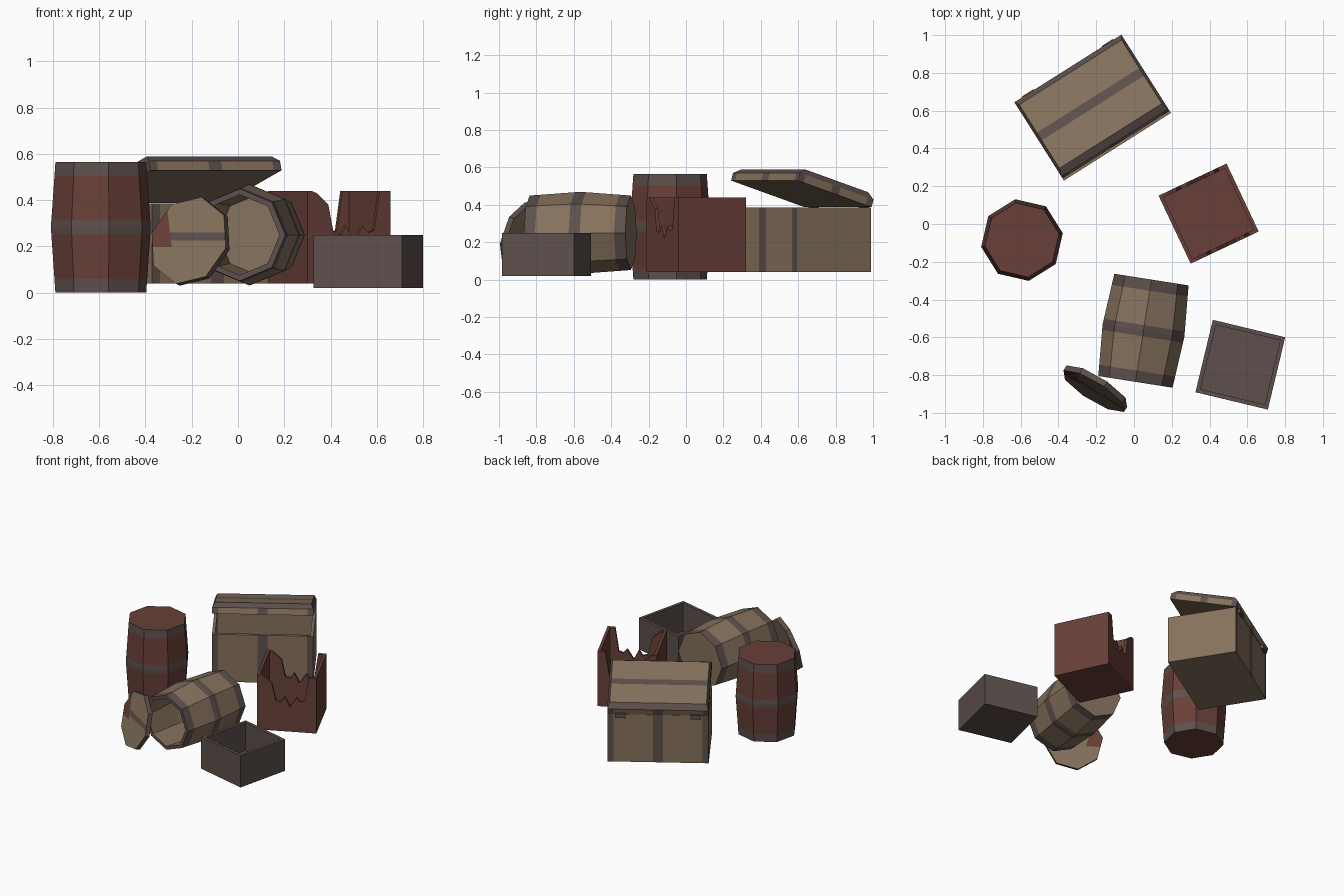
import bpy, bmesh, math
from mathutils import Matrix, Vector

if "Cube" in bpy.data.objects:
    bpy.data.objects.remove(bpy.data.objects["Cube"])


def material(name, rgb):
    m = bpy.data.materials.new(name)
    lin = [((c / 255 + 0.055) / 1.055) ** 2.4 for c in rgb]
    m.diffuse_color = (*lin, 1)
    m.use_nodes = True
    m.node_tree.nodes["Principled BSDF"].inputs["Base Color"].default_value = m.diffuse_color
    return m


MATS = [material("tan_wood", (134, 114, 93)),
        material("grey_wood", (93, 80, 76)),
        material("red_wood", (104, 63, 56))]
TAN, GREY, RED = 0, 1, 2


def loft(name, rings, mats, matrix, caps=(TAN, TAN), cuts=(), rule=None):
    """Bridge matching rings into a closed solid, slice it, then colour by rule."""
    bm = bmesh.new()
    vs = [[bm.verts.new(p) for p in r] for r in rings]
    n = len(rings[0])
    for a, b, m in zip(vs, vs[1:], mats):
        for i in range(n):
            j = (i + 1) % n
            bm.faces.new((a[i], a[j], b[j], b[i])).material_index = m
    bm.faces.new(vs[0][::-1]).material_index = caps[0]
    bm.faces.new(vs[-1]).material_index = caps[1]
    bmesh.ops.recalc_face_normals(bm, faces=bm.faces)
    for co, no in cuts:
        bmesh.ops.bisect_plane(bm, geom=bm.verts[:] + bm.edges[:] + bm.faces[:],
                               plane_co=co, plane_no=no)
    if rule:
        bm.normal_update()
        for f in bm.faces:
            m = rule(f.calc_center_median(), f.normal)
            if m is not None:
                f.material_index = m
    me = bpy.data.meshes.new(name)
    bm.to_mesh(me)
    bm.free()
    for m in MATS:
        me.materials.append(m)
    ob = bpy.data.objects.new(name, me)
    ob.matrix_world = matrix
    bpy.context.collection.objects.link(ob)
    return ob


def octagon(r, z, turn=0):
    return [Vector((r * math.cos(math.radians(turn + 45 * k)),
                    r * math.sin(math.radians(turn + 45 * k)), z)) for k in range(8)]


def rect(hx, hy, z, cy=0, cx=0):
    return [Vector((cx + sx * hx, cy + sy * hy, z))
            for sx, sy in ((-1, -1), (1, -1), (1, 1), (-1, 1))]


def placed(x, y, z, deg):
    return Matrix.Translation((x, y, z)) @ Matrix.Rotation(math.radians(deg), 4, 'Z')


def aimed(origin, axis):
    """Frame whose Z is the axis and whose Y leans upward."""
    z = Vector(axis).normalized()
    x = Vector((0, 0, 1)).cross(z).normalized()
    m = Matrix((x, z.cross(x), z)).transposed().to_4x4()
    m.translation = origin
    return m


# Barrels: banded bulging octagons, one closed and one hollow
def barrel(name, half, body, matrix, turn, hollow):
    levels = [-half, -half + 0.06, -0.03, 0, 0.03, half - 0.06, half]
    rad = lambda z: 0.219 - 0.02 * abs(z) / half
    rings = [octagon(rad(z), z, turn) for z in levels]
    mats = [GREY, body, GREY, GREY, body, GREY]
    if hollow:
        for z in (half, 0, -half + 0.025):
            rings.append(octagon(rad(z) - 0.025, z, turn))
        mats += [GREY, body, body]
    loft(name, rings, mats, matrix, (body, body))


barrel("standing_barrel", 0.282, RED, placed(-0.593, -0.085, 0.282, 0), 9.5, False)
barrel("lying_barrel", 0.274, TAN, aimed((0.05, -0.565, 0.25), (-0.155, -0.988, 0)), 0, True)


# Barrel lid leaning on the lying barrel, with stained patches
def lid_stain(c, n):
    if abs(n.z) < 0.5:
        return GREY
    if c.x < -0.09 and c.y > -0.03:
        return RED
    if n.z > 0 and 0.0 < c.y < 0.035 and c.x > -0.09:
        return GREY
    return TAN


tilt = math.radians(15)
loft("barrel_lid", [octagon(0.197, -0.016, 80), octagon(0.197, 0.016, 80)], [GREY],
     aimed((-0.205, -0.872, 0.222),
           (-0.53 * math.cos(tilt), -0.85 * math.cos(tilt), math.sin(tilt))),
     cuts=[((-0.09, 0, 0), (1, 0.3, 0)), ((0, -0.03, 0), (0, 1, 0)),
           ((0, 0, 0), (0, 1, 0)), ((0, 0.035, 0), (0, 1, 0))], rule=lid_stain)


# Chest body with vertical straps
L, D = 0.335, 0.238
X_CUTS = [((x, 0, 0), (1, 0, 0)) for x in (-0.295, -0.033, 0.033, 0.295)]


def strapped(x):
    return GREY if abs(x) < 0.033 or abs(x) > 0.295 else TAN


def body_rule(c, n):
    return strapped(c.x) if abs(n.y) > 0.9 and abs(c.y) > D - 0.005 else TAN


chest = placed(-0.215, 0.61, 0, 32.3)
loft("chest_body", [rect(L, D, 0.04), rect(L, D, 0.385),
                    rect(L - 0.02, D - 0.02, 0.385), rect(L - 0.02, D - 0.02, 0.06)],
     [TAN] * 3, chest, cuts=X_CUTS, rule=body_rule)


# Chest lid, propped open about the back hinge
HD = 0.243


def lid_rule(c, n):
    y = c.y + HD
    if n.z < -0.9:
        return TAN
    if n.z > 0.9:
        return GREY if abs(y) < 0.025 else TAN
    if n.z > 0.1:
        return GREY
    if abs(n.x) > 0.9:
        return GREY if abs(y) < 0.025 or abs(y) > 0.205 else TAN
    return strapped(c.x)


hinge = chest @ Matrix.Translation((0, 0.24, 0.387)) @ Matrix.Rotation(math.radians(-17), 4, 'X')
loft("chest_lid", [rect(L, HD, 0, -HD), rect(L, HD, 0.043, -HD),
                   rect(L - 0.015, HD - 0.035, 0.073, -HD)], [TAN, GREY], hinge,
     cuts=X_CUTS + [((0, y - HD, 0), (0, 1, 0)) for y in (-0.205, -0.025, 0.025, 0.205)],
     rule=lid_rule)
for side, x in (("left", -0.25), ("right", 0.25)):
    loft("chest_hinge_" + side, [rect(0.035, 0.012, 0.365, 0.245, x),
                                 rect(0.035, 0.012, 0.395, 0.245, x)],
         [GREY], chest, (GREY, GREY))

# Small open grey crate
S = 0.197
loft("open_crate", [rect(S, S, 0.02), rect(S, S, 0.25),
                    rect(S - 0.022, S - 0.022, 0.25), rect(S - 0.022, S - 0.022, 0.045)],
     [GREY] * 3, placed(0.563, -0.745, 0, -13.5), (GREY, GREY))

# Broken red crate: floor, two whole walls and two splintered walls
H, T = 0.199, 0.02
crate = placed(0.395, 0.055, 0, 25.3)
loft("broken_crate_floor", [rect(H - T, H - T, 0.04), rect(H - T, H - T, 0.06)],
     [RED], crate, (RED, RED))
for side, s in (("left", -1), ("right", 1)):
    cx = s * (H - T / 2)
    loft("broken_crate_wall_" + side, [rect(T / 2, H, 0.04, 0, cx), rect(T / 2, H, 0.44, 0, cx)],
         [RED], crate, (RED, RED))
JAG = [(0, 0.04), (0.36, 0.04), (0.36, 0.44), (0.325, 0.44), (0.30, 0.27), (0.27, 0.26),
       (0.245, 0.29), (0.20, 0.22), (0.165, 0.29), (0.14, 0.25), (0.105, 0.26),
       (0.08, 0.38), (0.025, 0.43), (0, 0.44)]
for side, s in (("front", -1), ("back", 1)):
    rings = [[Vector((a - H + T, s * y, z)) for a, z in JAG] for y in (H, H - T)]
    loft("broken_crate_wall_" + side, rings, [RED], crate, (RED, RED))
